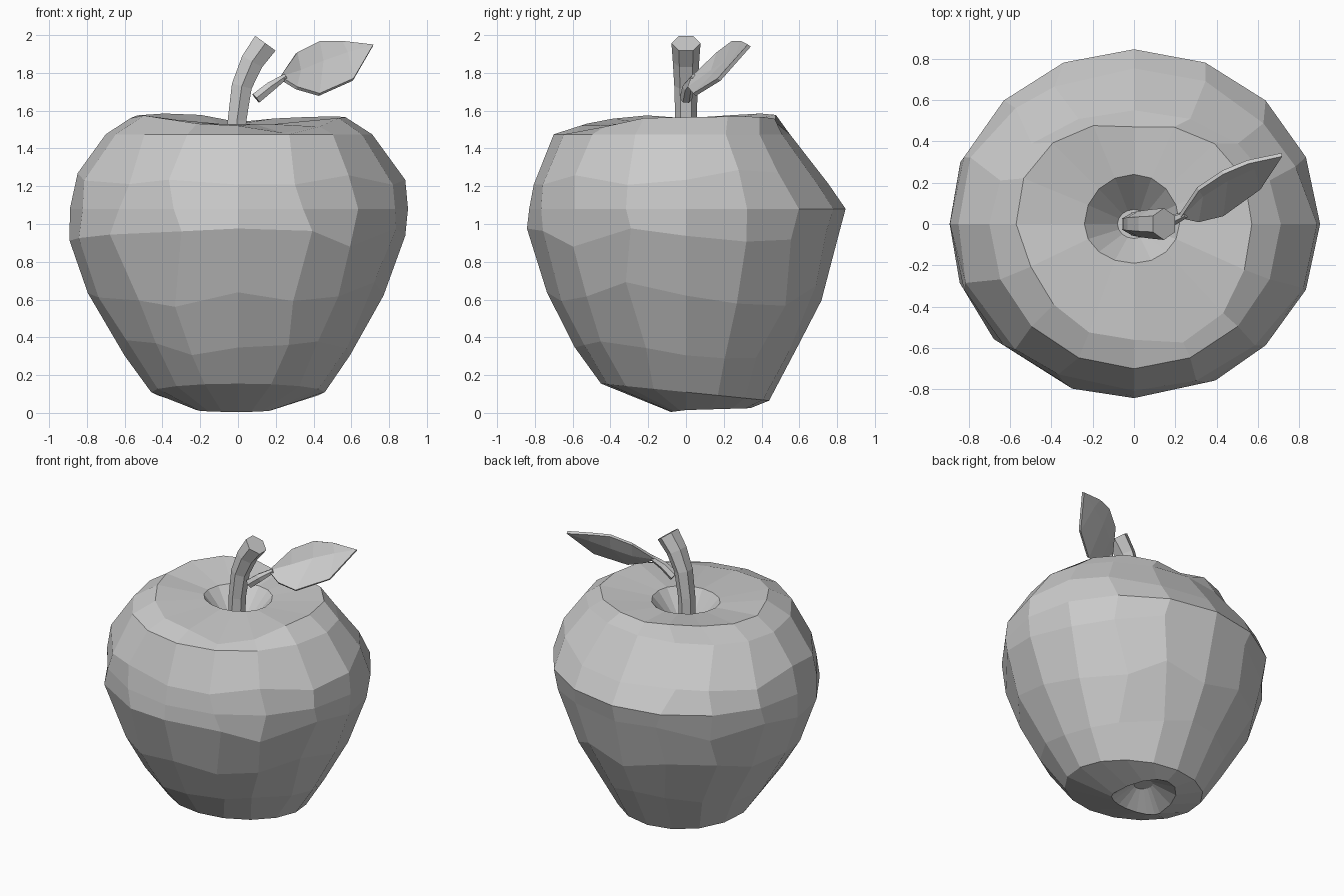
import bpy, bmesh, math, random
from mathutils import Vector

if "Cube" in bpy.data.objects:
    bpy.data.objects.remove(bpy.data.objects["Cube"])

random.seed(4)
grey = bpy.data.materials.new("plain grey")
grey.diffuse_color = (0.6, 0.6, 0.6, 1)
grey.use_nodes = True
grey.node_tree.nodes["Principled BSDF"].inputs["Base Color"].default_value = grey.diffuse_color


def make(name, bm):
    bmesh.ops.recalc_face_normals(bm, faces=bm.faces)
    me = bpy.data.meshes.new(name)
    bm.to_mesh(me)
    bm.free()
    me.materials.append(grey)
    ob = bpy.data.objects.new(name, me)
    bpy.context.collection.objects.link(ob)
    return ob


def loft(bm, rings):
    """Bridge closed rings of points and cap both ends."""
    rows = [[bm.verts.new(p) for p in r] for r in rings]
    n = len(rows[0])
    for a, b in zip(rows, rows[1:]):
        for i in range(n):
            j = (i + 1) % n
            bm.faces.new((a[i], a[j], b[j], b[i]))
    bm.faces.new(rows[0])
    bm.faces.new(rows[-1])


# Apple body: reach to left, right, front, back, height, front-to-back tilt
PROFILE = [
    (.06, .06, -.03, .16, .11, 0),
    (.22, .18, .08, .34, .015, .01),
    (.46, .46, .45, .44, .11, -.045),
    (.62, .61, .58, .58, .33, 0),
    (.79, .77, .73, .73, .62, 0),
    (.905, .89, .845, .81, .95, 0),
    (.89, .90, .83, .845, 1.08, 0),
    (.87, .885, .80, .735, 1.24, 0),
    (.70, .71, .70, .55, 1.475, 0),
    None,
    (.24, .22, .19, .24, 1.53, 0),
    (.08, .08, .07, .07, 1.35, 0),
]
# Uneven rim: radius and height every 30 degrees from the right side round
RIM = [(.57, 1.565), (.58, 1.57), (.52, 1.565), (.47, 1.54), (.53, 1.59), (.58, 1.58),
       (.57, 1.56), (.53, 1.58), (.57, 1.535), (.56, 1.52), (.64, 1.47), (.58, 1.56)]
SIDES = 16


def body_point(row, a):
    """Point at a fractional profile row and an angle."""
    k = int(row)
    c, s = math.cos(a), math.sin(a)
    if PROFILE[k] is None:
        q = (a / (2 * math.pi) * 12) % 12
        (r0, z0), (r1, z1) = RIM[int(q)], RIM[(int(q) + 1) % 12]
        f = q - int(q)
        r = r0 + (r1 - r0) * f
        return (c * r, s * r, z0 + (z1 - z0) * f)
    nxt = PROFILE[min(k + 1, len(PROFILE) - 1)] or PROFILE[k]
    l, r, f, b, z, t = [u + (v - u) * (row - k) for u, v in zip(PROFILE[k], nxt)]
    if f < 0:      # base hollow sits towards the back
        return (c * r, (b - f) / 2 + (b + f) / 2 * s, z)
    return (c * (r if c > 0 else l), s * (b if s > 0 else f), z + t * s)


# Side points slide a little along the surface to give irregular facets
rings = []
for k in range(len(PROFILE)):
    ring = []
    for i in range(SIDES):
        a, row = 2 * math.pi * i / SIDES, k
        if 3 <= k <= 5 or k == 7:
            row += random.uniform(-.22, .22)
            if i % 4:
                a += random.uniform(-.07, .07)
        ring.append(body_point(row, a))
    rings.append(ring)
bm = bmesh.new()
loft(bm, rings)
make("apple_body", bm)


def hex_tube(name, path):
    """Six-sided tube along points (x, y, z, radius)."""
    pts = [Vector(p[:3]) for p in path]
    rings = []
    for k, p in enumerate(pts):
        t = (pts[min(k + 1, len(pts) - 1)] - pts[max(k - 1, 0)]).normalized()
        u = Vector((0, 1, 0))
        u = (u - t * u.dot(t)).normalized()
        v = t.cross(u)
        rings.append([p + path[k][3] * (u * math.cos(i * math.pi / 3)
                      + v * math.sin(i * math.pi / 3)) for i in range(6)])
    bm = bmesh.new()
    loft(bm, rings)
    make(name, bm)


# Curved stem and the thin leaf stalk
hex_tube("stem", [(-.01, 0, 1.36, .055), (-.005, 0, 1.55, .057), (.02, 0, 1.73, .062),
                  (.075, 0, 1.86, .07), (.145, 0, 1.957, .077)])
hex_tube("leaf_stalk", [(.095, 0, 1.665, .033), (.17, .01, 1.725, .03),
                        (.25, .045, 1.78, .017)])

# Leaf blade: upper edge, midrib and lower edge share a base and a tip
base, tip = (.22, .035, 1.775), (.715, .335, 1.945)
upper = [(.31, .17, 1.905), (.43, .25, 1.965), (.55, .30, 1.965)]
middle = [(.33, .14, 1.81), (.45, .215, 1.86), (.58, .275, 1.905)]
lower = [(.31, .015, 1.72), (.43, .045, 1.685), (.61, .175, 1.765)]
bm = bmesh.new()
vb, vt = bm.verts.new(base), bm.verts.new(tip)
up, mid, low = [[bm.verts.new(p) for p in row] for row in (upper, middle, lower)]
for a, b in ((up, mid), (mid, low)):
    bm.faces.new((vb, b[0], a[0]))
    for i in range(2):
        bm.faces.new((a[i], b[i], b[i + 1], a[i + 1]))
    bm.faces.new((a[2], b[2], vt))
leaf = make("leaf", bm)
mod = leaf.modifiers.new("thickness", 'SOLIDIFY')
mod.thickness = 0.02
mod.offset = 0
